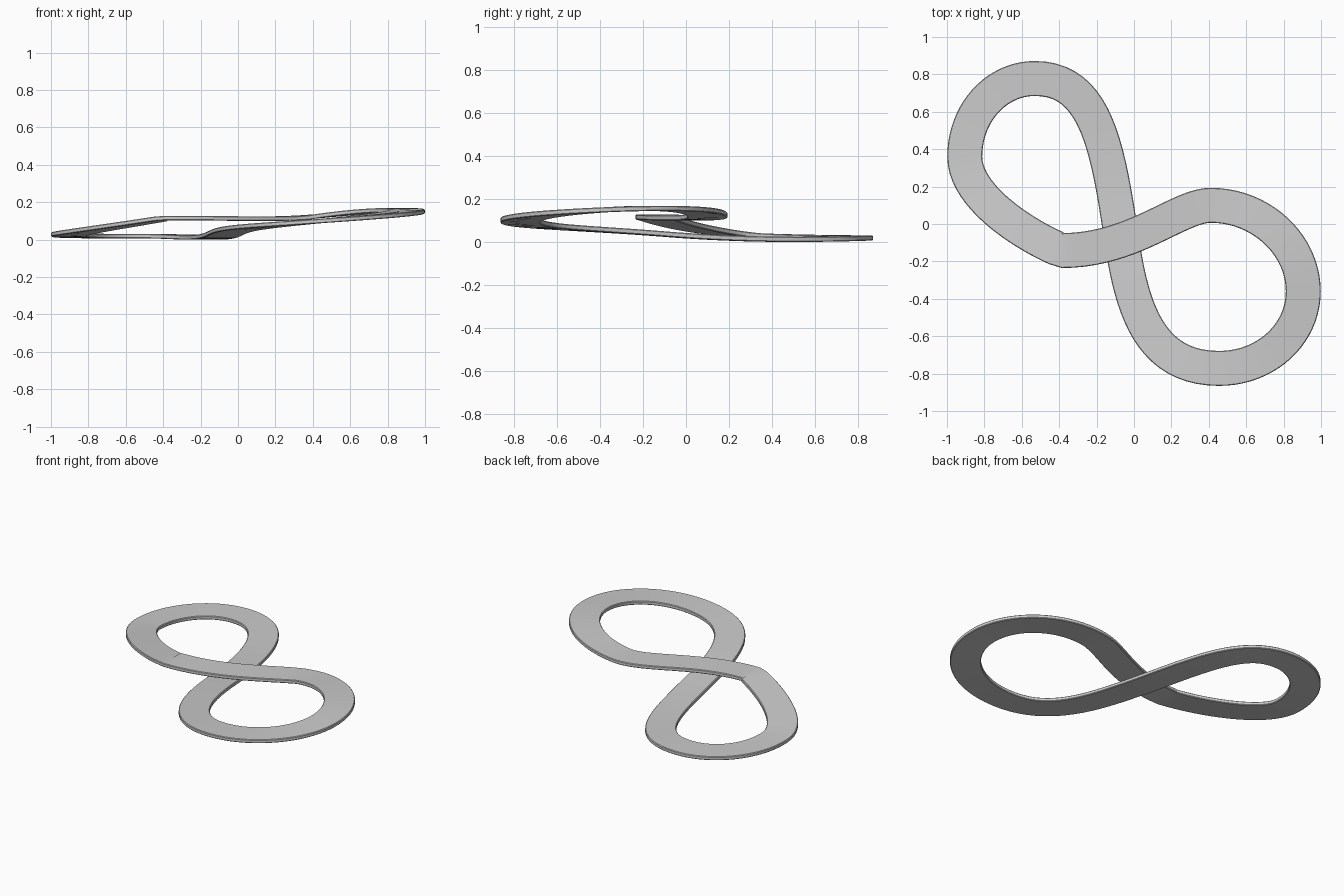
import bpy, bmesh, math
from mathutils import Vector

if "Cube" in bpy.data.objects:
    bpy.data.objects.remove(bpy.data.objects["Cube"])

WIDTH, THICK, BEV = 0.187, 0.024, 0.004
STEPS = 20

# Centre line knots: x, y, z, heading (deg), climb, handle in, handle out
KNOTS = [
    (-0.385, -0.142, 0.115,    0,  0.00, 0.00, 0.38),   # seam, start
    ( 0.410,  0.100, 0.123,    0,  0.12, 0.17, 0.27),
    ( 0.905, -0.360, 0.150,  -90, -0.05, 0.25, 0.23),
    ( 0.455, -0.772, 0.100,  180, -0.08, 0.25, 0.37),
    (-0.065, -0.090, 0.035, 98.5, -0.08, 0.37, 0.50),   # under the crossing
    (-0.530,  0.778, 0.018,  180,  0.00, 0.33, 0.21),
    (-0.905,  0.360, 0.027,  -90,  0.04, 0.23, 0.22),
    (-0.385, -0.142, 0.115,  -22,  0.16, 0.20, 0.00),   # seam, end
]


def heading(k):
    a = math.radians(k[3])
    return Vector((math.cos(a), math.sin(a), k[4]))


# Sample the Bezier centre line as (point, tangent)
samples = []
for a, b in zip(KNOTS, KNOTS[1:]):
    p0, p3 = Vector(a[:3]), Vector(b[:3])
    p1, p2 = p0 + heading(a) * a[6], p3 - heading(b) * b[5]
    for i in range(STEPS):
        t = i / STEPS
        u = 1 - t
        p = p0*u**3 + p1*3*u*u*t + p2*3*u*t*t + p3*t**3
        d = (p1-p0)*u*u + (p2-p1)*2*u*t + (p3-p2)*t*t
        samples.append((p, d))

# Slightly chamfered flat cross-section
w, h = WIDTH / 2, THICK / 2
profile = [(-w+BEV, -h), (w-BEV, -h), (w, -h+BEV), (w, h-BEV),
           (w-BEV, h), (-w+BEV, h), (-w, h-BEV), (-w, -h+BEV)]

# Sweep the section around the closed loop
bm = bmesh.new()
rings = []
for p, d in samples:
    side = Vector((d.y, -d.x, 0)).normalized()
    rings.append([bm.verts.new(p + side*s + Vector((0, 0, z))) for s, z in profile])
n = len(profile)
for i, r in enumerate(rings):
    q = rings[(i + 1) % len(rings)]
    for j in range(n):
        k = (j + 1) % n
        bm.faces.new((r[j], r[k], q[k], q[j]))
bmesh.ops.recalc_face_normals(bm, faces=bm.faces)

# Stand on the ground
low = min(v.co.z for v in bm.verts)
bmesh.ops.translate(bm, verts=bm.verts, vec=(0, 0, -low))

mesh = bpy.data.meshes.new("figure_eight_track")
bm.to_mesh(mesh)
bm.free()
track = bpy.data.objects.new("figure_eight_track", mesh)
bpy.context.collection.objects.link(track)
bpy.context.view_layer.objects.active = track
track.select_set(True)
bpy.ops.object.shade_smooth_by_angle(angle=math.radians(30))
